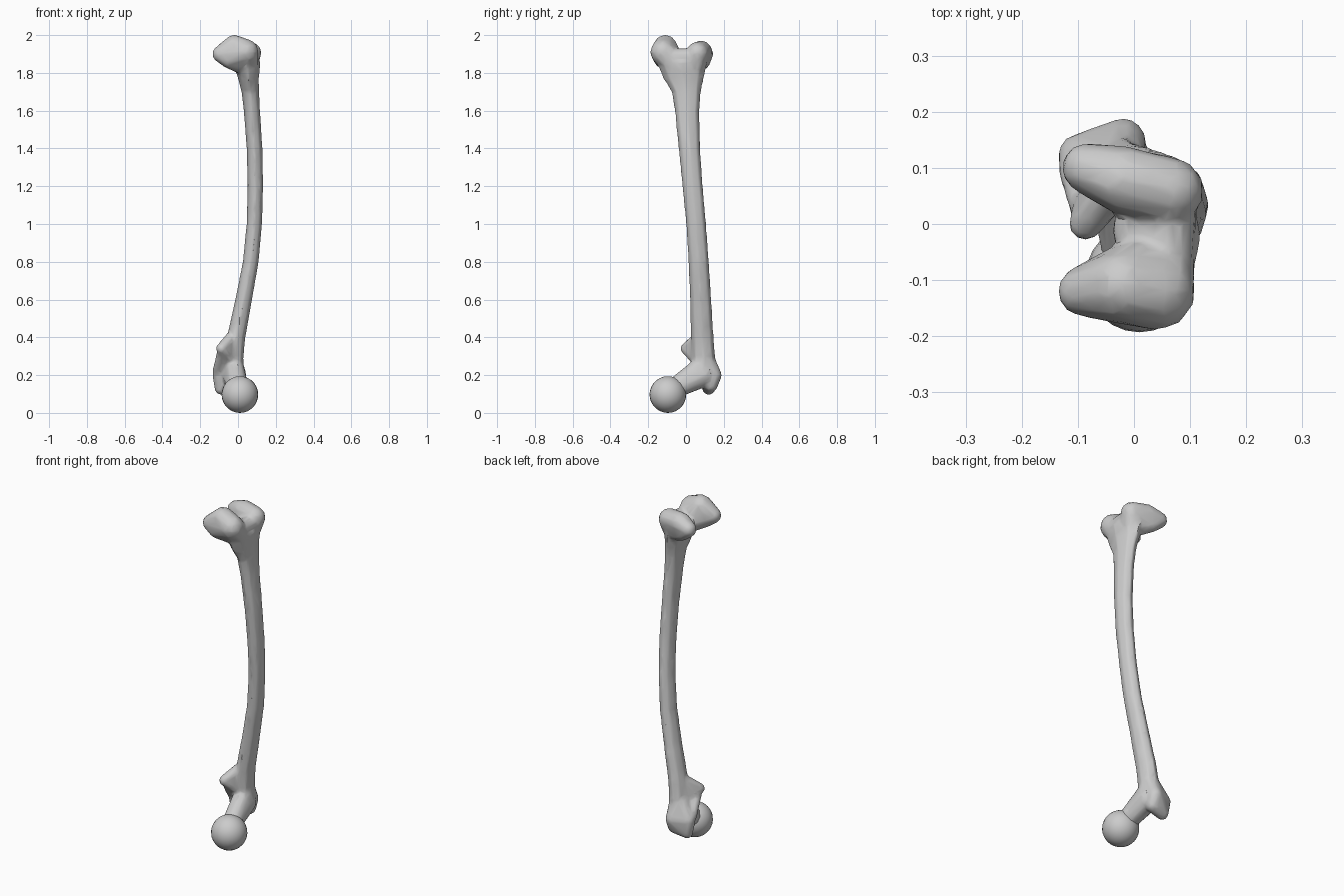
import bpy, bmesh, math
from mathutils import Matrix

cube = bpy.data.objects.get("Cube")
if cube:
    bpy.data.objects.remove(cube)

bone_grey = bpy.data.materials.new("bone_grey")
bone_grey.use_nodes = True
GREY = (0.6, 0.6, 0.6, 1)
bone_grey.diffuse_color = GREY
bone_grey.node_tree.nodes["Principled BSDF"].inputs["Base Color"].default_value = GREY


def add_object(name, bm):
    mesh = bpy.data.meshes.new(name)
    bm.to_mesh(mesh)
    bm.free()
    mesh.materials.append(bone_grey)
    obj = bpy.data.objects.new(name, mesh)
    bpy.context.collection.objects.link(obj)
    return obj


def select_only(obj):
    bpy.ops.object.select_all(action="DESELECT")
    obj.select_set(True)
    bpy.context.view_layer.objects.active = obj


def add_knob(bm, balls):
    """Convex lump wrapped around a few balls (x, y, z, radius)."""
    cloud = bmesh.new()
    for x, y, z, r in balls:
        bmesh.ops.create_icosphere(cloud, subdivisions=2, radius=r,
                                   matrix=Matrix.Translation((x, y, z)))
    verts = [bm.verts.new(v.co) for v in cloud.verts]
    cloud.free()
    bmesh.ops.convex_hull(bm, input=verts)
    loose = [v for v in bm.verts if not v.link_faces]
    bmesh.ops.delete(bm, geom=loose, context="VERTS")


def add_loft(bm, sections, sides=8):
    """Angular tube through ellipses (z, x min, x max, y min, y max)."""
    rings = []
    for z, x0, x1, y0, y1 in sections:
        ring = []
        for i in range(sides):
            a = math.tau * i / sides
            ring.append(bm.verts.new(((x0 + x1) / 2 + (x1 - x0) / 2 * math.cos(a),
                                      (y0 + y1) / 2 + (y1 - y0) / 2 * math.sin(a), z)))
        rings.append(ring)
    for low, high in zip(rings, rings[1:]):
        for i in range(sides):
            j = (i + 1) % sides
            bm.faces.new((low[i], low[j], high[j], high[i]))
    bm.faces.new(rings[0][::-1])
    bm.faces.new(rings[-1])


body = bmesh.new()

# Bowed shaft, flaring into the knee end
add_loft(body, [
    (0.22, -0.07, 0.03, 0.03, 0.17),
    (0.30, -0.07, 0.03, 0.03, 0.155),
    (0.40, -0.06, 0.04, 0.025, 0.147),
    (0.60, -0.015, 0.075, 0.02, 0.135),
    (0.80, 0.025, 0.11, 0.012, 0.122),
    (1.00, 0.045, 0.128, 0.0, 0.107),
    (1.20, 0.05, 0.134, -0.02, 0.09),
    (1.40, 0.045, 0.13, -0.04, 0.076),
    (1.60, 0.03, 0.117, -0.06, 0.072),
    (1.70, 0.018, 0.112, -0.077, 0.08),
    (1.77, 0.0, 0.11, -0.12, 0.095),
    (1.86, -0.03, 0.12, -0.16, 0.115),
])

# Inner and outer knuckles of the knee, then the groove between them
add_knob(body, [(-0.092, -0.12, 1.9, 0.045), (-0.02, -0.11, 1.937, 0.065),
                (0.04, -0.12, 1.91, 0.07), (-0.05, -0.125, 1.87, 0.045),
                (0.05, -0.06, 1.84, 0.06)])
add_knob(body, [(-0.085, 0.1, 1.9, 0.045), (-0.02, 0.08, 1.912, 0.06),
                (0.065, 0.06, 1.905, 0.06), (-0.04, 0.09, 1.86, 0.04),
                (0.05, 0.04, 1.84, 0.06)])
add_knob(body, [(0.055, -0.1, 1.88, 0.05), (0.065, 0.06, 1.88, 0.05),
                (0.0, -0.01, 1.86, 0.04)])

# Neck leading to the ball
add_knob(body, [(0.0, -0.06, 0.13, 0.055), (-0.02, 0.09, 0.2, 0.065),
                (-0.02, 0.08, 0.25, 0.05)])

# Large outer hip knob
add_knob(body, [(-0.02, 0.148, 0.2, 0.042), (-0.02, 0.13, 0.15, 0.04),
                (-0.095, 0.12, 0.2, 0.042), (-0.09, 0.12, 0.13, 0.035),
                (-0.025, 0.095, 0.3, 0.05)])

# Small inner hip knob and the crest joining it to the large one
add_knob(body, [(-0.087, 0.0, 0.34, 0.03), (-0.07, 0.04, 0.33, 0.035),
                (-0.03, 0.07, 0.4, 0.035), (-0.03, 0.08, 0.27, 0.04)])
add_knob(body, [(-0.085, 0.01, 0.33, 0.025), (-0.108, 0.1, 0.22, 0.028),
                (-0.05, 0.09, 0.25, 0.03)])

bmesh.ops.recalc_face_normals(body, faces=body.faces)
bone = add_object("bone_body", body)

# Fuse the parts, soften the joins and facet the surface
select_only(bone)
fuse = bone.modifiers.new("fuse", "REMESH")
fuse.mode = "VOXEL"
fuse.voxel_size = 0.008
soften = bone.modifiers.new("soften", "SMOOTH")
soften.factor = 0.5
soften.iterations = 4
facet = bone.modifiers.new("facet", "DECIMATE")
facet.ratio = 0.08
for name in ("fuse", "soften", "facet"):
    bpy.ops.object.modifier_apply(modifier=name)
bpy.ops.object.shade_smooth_by_angle(angle=math.radians(35))

# Round ball of the hip joint
ball = bmesh.new()
bmesh.ops.create_uvsphere(ball, u_segments=24, v_segments=14, radius=0.097,
                          matrix=Matrix.Translation((0.01, -0.096, 0.097)))
select_only(add_object("hip_ball", ball))
bpy.ops.object.shade_smooth_by_angle(angle=math.radians(35))
